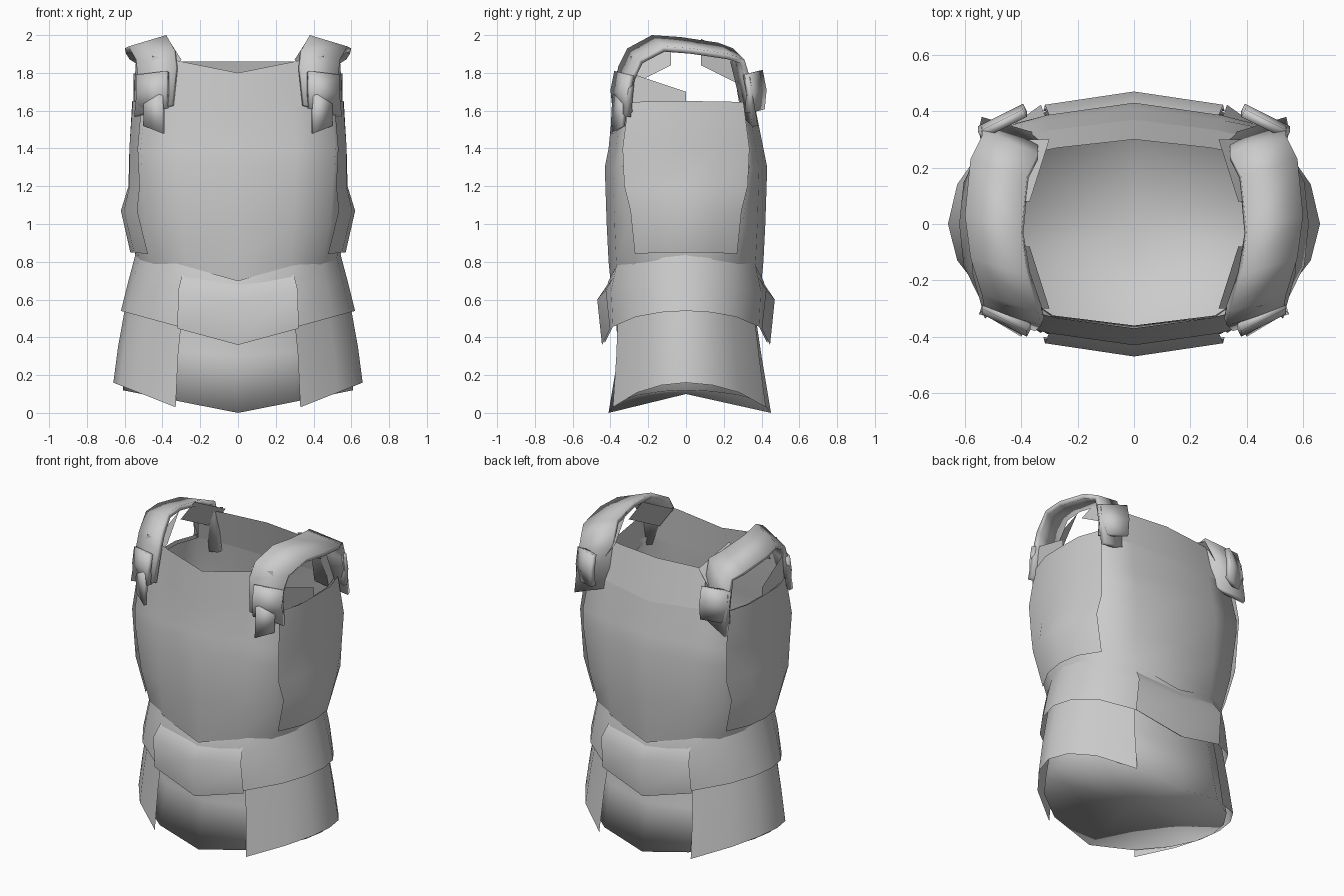
import bpy
from mathutils import Vector

if "Cube" in bpy.data.objects:
    bpy.data.objects.remove(bpy.data.objects["Cube"])

grey = bpy.data.materials.new("plain grey")
grey.use_nodes = True
COLOUR = (.6, .6, .6, 1)
grey.diffuse_color = COLOUR
grey.node_tree.nodes["Principled BSDF"].inputs["Base Color"].default_value = COLOUR

# Quarter outlines from the middle of the front to the side (across, depth)
ROUND = [(0, 1), (.5, .9), (.8, .6), (.95, .3), (1, 0)]
BOXY = [(0, 1), (.55, .9), (.92, .8), (1, .4), (1, 0)]
CORNERS = 16
HALFWAY = CORNERS // 2
QUARTER = CORNERS // 4


def make(name, verts, faces, mirror=False, thickness=0):
    mesh = bpy.data.meshes.new(name)
    mesh.from_pydata(verts, [], faces)
    mesh.materials.append(grey)
    mesh.shade_smooth()
    obj = bpy.data.objects.new(name, mesh)
    bpy.context.collection.objects.link(obj)
    if thickness:
        solid = obj.modifiers.new("cloth thickness", "SOLIDIFY")
        solid.thickness = thickness
        solid.offset = -1
    if mirror:
        obj.modifiers.new("other side", "MIRROR").use_mirror_merge = False
    return obj


def ring(width, depth, height, rise=0, box=0, shift=0):
    """Outline corners, counted from the front; rise lifts the sides."""
    points = []
    for corner in range(CORNERS):
        half = min(corner, CORNERS - corner)
        index = min(half, HALFWAY - half)
        across, along = (r + (b - r) * box for r, b in zip(ROUND[index], BOXY[index]))
        side = 1 if corner <= HALFWAY else -1
        facing = -1 if half <= QUARTER else 1
        points.append((side * width * across,
                       (facing * depth + shift) * along,
                       height + rise * across))
    return points


def band(name, rings, start=0, end=CORNERS, cap=None, **options):
    """Shell through rings listed from bottom to top, between two corners."""
    steps = end - start
    n = steps if steps == CORNERS else steps + 1
    verts = [points[(start + j) % CORNERS] for points in rings for j in range(n)]
    faces = []
    for low in range(0, len(verts) - n, n):
        for j in range(steps):
            k = (j + 1) % n
            faces.append((low + j, low + k, low + n + k, low + n + j))
    if cap is not None:
        faces += [(len(verts), (j + 1) % n, j) for j in range(n)]
        verts.append((0, 0, cap))
    return make(name, verts, faces, **options)


def ribbon(name, path, half, **options):
    """Strip along a centre line; half reaches from the centre to its outer edge."""
    verts = []
    for point in path:
        verts += [Vector(point) - Vector(half), Vector(point) + Vector(half)]
    faces = [(i, i + 1, i + 3, i + 2) for i in range(0, len(verts) - 2, 2)]
    return make(name, verts, faces, mirror=True, **options)


# Main body of the vest
chest_top = ring(.54, .38, 1.6, rise=.04, box=.9, shift=-.01)
band("torso", [
    ring(.52, .39, .6, rise=.1),
    ring(.54, .41, .8, box=.3),
    ring(.56, .42, 1, box=.6),
    ring(.56, .43, 1.3, box=.9),
    ring(.56, .41, 1.4, box=1),
    chest_top])

# Raised front and back of the neck opening
neck_front = ring(.5, .37, 1.8, rise=.1, box=.9)
neck_back = ring(.5, .3, 1.86, box=.9)
band("front_collar", [chest_top, neck_front], start=-2, end=2)
band("back_collar", [chest_top, neck_back], start=HALFWAY - 2, end=HALFWAY + 2)

# Plates wrapping the ribs, rising towards the front of the armhole
band("side_plate", [
    ring(.57, .41, .8, rise=.05, box=.3),
    ring(.62, .42, 1.07, box=.5),
    ring(.58, .43, 1.2, box=.8),
    ring(.575, .42, 1.4, box=1),
    ring(.56, .39, 1.6, rise=.05, box=.9)],
    start=2, end=HALFWAY - 2, mirror=True)
ribbon("armhole_gusset", [(.55, 0, 1.6), (.5, -.3, 1.7)], half=(0, 0, .1))

# Waist belt, with a heavier plate at front and back
band("belt", [
    ring(.62, .43, .37, rise=.17, box=.1),
    ring(.58, .44, .6, rise=.1, box=.1),
    ring(.54, .41, .7, rise=.15, box=.2)])
for name, middle in (("front_belt_plate", 0), ("back_belt_plate", HALFWAY)):
    band(name, [
        ring(.63, .445, .36, rise=.17, box=.2),
        ring(.62, .47, .6, rise=.1, box=.2),
        ring(.58, .415, .68, rise=.1, box=.2)],
        start=middle - 1, end=middle + 1)

# Closed skirt under the belt and the flaps over the hips
band("skirt", [
    ring(.61, .43, 0, rise=.12, shift=.02),
    ring(.58, .38, .3, rise=.05, shift=.02),
    ring(.55, .37, .5, rise=.1)], cap=.1)
band("hip_flap", [
    ring(.66, .45, -.1, rise=.26, shift=.02),
    ring(.635, .42, .25, rise=.1, shift=.01),
    ring(.59, .4, .46, rise=.14)],
    start=1, end=HALFWAY - 1, mirror=True)

# Shoulder straps turned outwards, running from chest to shoulder blade
ribbon("shoulder_strap", [
    (.45, -.35, 1.6), (.43, -.33, 1.8), (.44, -.28, 1.9), (.48, -.15, 1.97),
    (.5, 0, 1.96), (.48, .2, 1.93), (.44, .28, 1.9), (.44, .31, 1.8),
    (.44, .35, 1.55)], half=(.1, .03, -.03), thickness=.03)
ribbon("strap_tail", [(.45, -.37, 1.5), (.45, -.36, 1.7)],
       half=(.05, .03, .02), thickness=.02)

# Inner flaps joining the collar to the straps, and buckles, front and back
for place, side in (("front", -1), ("back", 1)):
    ribbon(place + "_shoulder_flap",
           [(.35, .3 * side, 1.8), (.42, .08 * side, 1.91)], half=(.05, 0, -.07))
    ribbon(place + "_buckle",
           [(.46, .35 * side, 1.6), (.46, .36 * side, 1.7), (.46, .34 * side, 1.8)],
           half=(.08, -.04 * side, -.01), thickness=.03)
